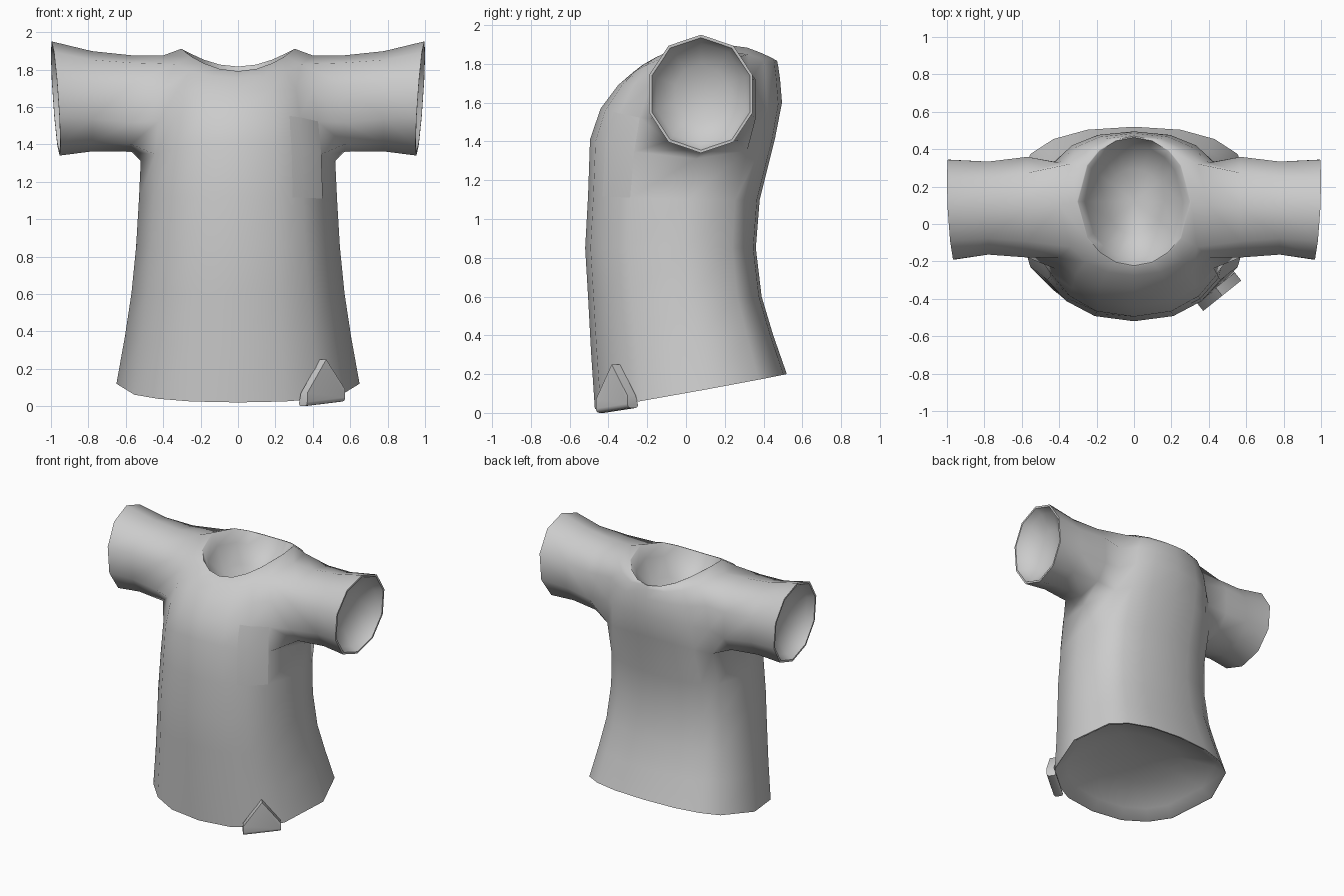
import bpy, bmesh
from math import sin, cos, radians, copysign
from mathutils import Vector

if "Cube" in bpy.data.objects:
    bpy.data.objects.remove(bpy.data.objects["Cube"])

fabric = bpy.data.materials.new("grey_fabric")
fabric.use_nodes = True
fabric.diffuse_color = (0.6, 0.6, 0.6, 1)
fabric.node_tree.nodes["Principled BSDF"].inputs["Base Color"].default_value = (0.6, 0.6, 0.6, 1)


def finish(bm, name, angle):
    """Turn a bmesh into a smooth-shaded object with the fabric colour."""
    bmesh.ops.recalc_face_normals(bm, faces=bm.faces)
    mesh = bpy.data.meshes.new(name)
    bm.to_mesh(mesh)
    bm.free()
    mesh.materials.append(fabric)
    obj = bpy.data.objects.new(name, mesh)
    bpy.context.collection.objects.link(obj)
    bpy.ops.object.select_all(action="DESELECT")
    obj.select_set(True)
    bpy.context.view_layer.objects.active = obj
    bpy.ops.object.shade_smooth_by_angle(angle=radians(angle))
    return obj


def bridge(bm, low, high):
    """Join two closed rings of vertices with quads."""
    n = len(low)
    for k in range(n):
        m = (k + 1) % n
        bm.faces.new((low[k], low[m], high[m], high[k]))


def hollow(bm, ring, inward, rim):
    """Close an opening with a thin rim and a rounded hollow."""
    centre = sum((v.co for v in ring), Vector()) / len(ring)
    prev = ring
    for scale, depth in ((rim, 0.0), (0.86, 0.38), (0.5, 0.85)):
        inner = [bm.verts.new(centre + (v.co - centre) * scale + inward * depth) for v in ring]
        bridge(bm, prev, inner)
        prev = inner
    tip = bm.verts.new(centre + inward)
    for k in range(len(prev)):
        bm.faces.new((prev[k], prev[(k + 1) % len(prev)], tip))


def squared(angle, power):
    """Cosine and sine of a rounded-square outline."""
    return [copysign(abs(t) ** power, t) for t in (cos(angle), sin(angle))]


# Column angles: one wide pair on each side leaves room for the armhole
half = [0, 34, 52, 71, 90, 109, 128, 146]
COLS = half + [a + 180 for a in half]
N = len(COLS)

# Body rings: z and y at front, side and back, half width, squareness
RINGS = [
    ((0.02, 0.12, 0.20), (-0.47, 0.10, 0.52), 0.65, 0.85),
    ((0.32, 0.37, 0.40), (-0.49, 0.06, 0.45), 0.605, 0.85),
    ((0.60, 0.60, 0.60), (-0.505, 0.02, 0.39), 0.57, 0.85),
    ((0.85, 0.85, 0.85), (-0.52, 0.0, 0.36), 0.545, 0.85),
    ((1.12, 1.10, 1.10), (-0.505, 0.01, 0.38), 0.53, 0.85),
    ((1.41, 1.31, 1.42), (-0.495, 0.05, 0.46), 0.52, 0.85),
    ((1.57, 1.50, 1.60), (-0.44, 0.06, 0.495), 0.50, 0.85),
    ((1.69, 1.70, 1.72), (-0.35, 0.075, 0.485), 0.47, 0.85),
    ((1.755, 1.875, 1.79), (-0.275, 0.10, 0.475), 0.40, 0.9),
    ((1.79, 1.91, 1.815), (-0.23, 0.12, 0.47), 0.305, 1.0),
]
ARM_LOW, ARM_TOP = 5, 8


def body_point(ring, angle):
    zs, ys, width, power = ring
    c, s = squared(radians(angle), power)
    z, y = (side + (back - front) / 2 * s + ((front + back) / 2 - side) * s * s
            for front, side, back in (zs, ys))
    return Vector((width * c, y, z))


# Shirt body, leaving the armholes open
bm = bmesh.new()
grid = [[bm.verts.new(body_point(r, a)) for a in COLS] for r in RINGS]
hole_cols = {N - 1, 0, N // 2 - 1, N // 2}
for i in range(len(RINGS) - 1):
    for j in range(N):
        if ARM_LOW <= i < ARM_TOP and j in hole_cols:
            continue
        k = (j + 1) % N
        bm.faces.new((grid[i][j], grid[i][k], grid[i + 1][k], grid[i + 1][j]))
hollow(bm, grid[0], Vector((0, 0, 0.14)), 0.98)
hollow(bm, grid[-1], Vector((0, 0, -0.22)), 0.98)

# Sleeves grown from the armholes: x, centre y, y radius, centre z, z radius, slant, squareness
SLEEVE = [
    (0.57, 0.09, 0.28, 1.618, 0.258, 0.0, 0.8),
    (0.78, 0.085, 0.26, 1.63, 0.268, 0.0, 0.9),
    (0.975, 0.077, 0.28, 1.645, 0.305, 0.021, 0.97),
]
ARM_PATH = [(8, 0), (8, 1), (7, 1), (6, 1), (5, 1), (5, 0), (5, -1), (6, -1), (7, -1), (8, -1)]
for side, c in ((1, 0), (-1, N // 2)):
    prev = [grid[i][(c - side * d) % N] for i, d in ARM_PATH]
    angles = [radians(90 + 360 * k / len(prev)) for k in range(len(prev))]
    for x, yc, ry, zc, rz, slant, power in SLEEVE:
        outline = [squared(a, power) for a in angles]
        ring = [bm.verts.new((side * (x + slant * (v + 0.7 * u)), yc + ry * u, zc + rz * v))
                for u, v in outline]
        bridge(bm, prev, ring)
        prev = ring
    hollow(bm, prev, Vector((-side * 0.14, 0, 0)), 0.95)
bmesh.ops.delete(bm, geom=[v for v in bm.verts if not v.link_faces], context="VERTS")
finish(bm, "shirt", 60)

# Flush patch on the left chest, sinking into the cloth on its inner edge
bm = bmesh.new()
patch = []
for ring in RINGS[4:7]:
    row = []
    for a in COLS[13:]:
        out = Vector((cos(radians(a)), sin(radians(a)), 0))
        lift = -0.003 if a == COLS[13] else 0.002
        row.append(bm.verts.new(body_point(ring, a) + out * lift))
    patch.append(row)
for low, high in zip(patch, patch[1:]):
    for j in range(len(low) - 1):
        bm.faces.new((low[j], low[j + 1], high[j + 1], high[j]))
finish(bm, "chest_patch", 60)

# Pointed tab folded around the hem, thicker at the fold
bm = bmesh.new()
tangent = Vector((0.78, 0.625, 0))
outward = Vector((0.625, -0.78, 0))
centre = Vector((0.453, -0.36, 0))
outline = [(-0.13, 0.0), (0.13, 0.025), (0.13, 0.09), (0, 0.25), (-0.13, 0.07)]
sheets = []
for depth, fold_depth in ((-0.025, -0.045), (0.03, 0.03)):
    sheets.append([bm.verts.new(centre + tangent * u + Vector((0, 0, z))
                                + outward * (fold_depth if z < 0.05 else depth))
                   for u, z in outline])
back, front = sheets
bm.faces.new(back)
bm.faces.new(front)
bridge(bm, back, front)
fold = [bm.edges.get((s[0], s[1])) for s in sheets]
bmesh.ops.bevel(bm, geom=fold, offset=0.022, segments=3, affect="EDGES", profile=0.5)
finish(bm, "hem_tab", 40)
